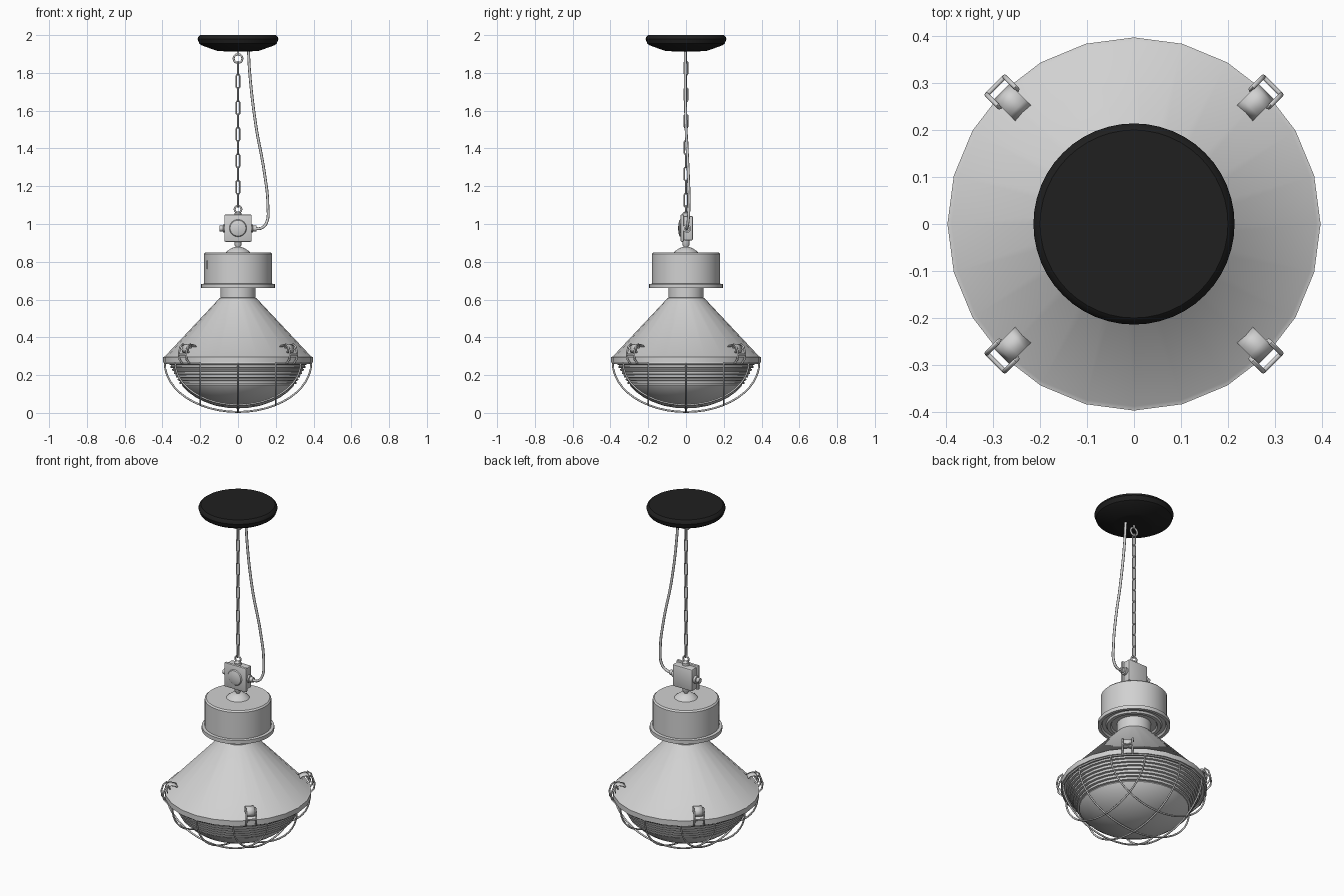
import bpy, bmesh, math
from mathutils import Matrix, Vector

if "Cube" in bpy.data.objects:
    bpy.data.objects.remove(bpy.data.objects["Cube"])


def material(name, value):
    m = bpy.data.materials.new(name)
    m.diffuse_color = (value, value, value, 1)
    m.use_nodes = True
    m.node_tree.nodes["Principled BSDF"].inputs["Base Color"].default_value = m.diffuse_color
    return m


GREY = material("light grey metal", 0.64)
BLACK = material("black", 0.014)


def smooth(ob, angle=35):
    bpy.ops.object.select_all(action='DESELECT')
    ob.select_set(True)
    bpy.context.view_layer.objects.active = ob
    bpy.ops.object.shade_smooth_by_angle(angle=math.radians(angle))


def finish(name, bm, mat):
    bmesh.ops.recalc_face_normals(bm, faces=bm.faces[:])
    me = bpy.data.meshes.new(name)
    bm.to_mesh(me)
    bm.free()
    me.materials.append(mat)
    ob = bpy.data.objects.new(name, me)
    bpy.context.collection.objects.link(ob)
    smooth(ob)
    return ob


def lathe(name, profile, segs=24, mat=GREY, matrix=Matrix()):
    """Revolve (radius, z) points around z."""
    bm = bmesh.new()
    vs = [bm.verts.new((r, 0, z)) for r, z in profile]
    es = [bm.edges.new(p) for p in zip(vs, vs[1:])]
    bmesh.ops.spin(bm, geom=vs + es, cent=(0, 0, 0), axis=(0, 0, 1),
                   angle=2 * math.pi, steps=segs, use_duplicate=False)
    bmesh.ops.remove_doubles(bm, verts=bm.verts[:], dist=1e-5)
    bm.transform(matrix)
    return finish(name, bm, mat)


def box(name, center, size, bevel=0.0, mat=GREY, angle=0.0):
    bm = bmesh.new()
    m = Matrix.Translation(center) @ Matrix.Rotation(angle, 4, 'Z') @ Matrix.Diagonal((*size, 1))
    bmesh.ops.create_cube(bm, size=1, matrix=m)
    if bevel:
        bmesh.ops.bevel(bm, geom=bm.edges[:], offset=bevel, segments=2,
                        affect='EDGES', profile=0.5)
    return finish(name, bm, mat)


def wires(name, paths, radius, cyclic=False, curved=False, mat=GREY):
    """Round wires along one or more point paths, turned into one mesh."""
    cu = bpy.data.curves.new(name, 'CURVE')
    cu.dimensions = '3D'
    cu.bevel_depth = radius
    cu.bevel_resolution = 2
    cu.use_fill_caps = True
    for pts in paths:
        sp = cu.splines.new('BEZIER' if curved else 'POLY')
        if curved:
            sp.bezier_points.add(len(pts) - 1)
            for b, p in zip(sp.bezier_points, pts):
                b.co = p
                b.handle_left_type = b.handle_right_type = 'AUTO'
        else:
            sp.points.add(len(pts) - 1)
            for b, p in zip(sp.points, pts):
                b.co = (*p, 1)
        sp.use_cyclic_u = cyclic
    cu.materials.append(mat)
    ob = bpy.data.objects.new(name, cu)
    bpy.context.collection.objects.link(ob)
    bpy.ops.object.select_all(action='DESELECT')
    ob.select_set(True)
    bpy.context.view_layer.objects.active = ob
    bpy.ops.object.convert(target='MESH')
    smooth(bpy.context.object, 50)


# Ceiling canopy
lathe("ceiling_canopy", [(0, 1.913), (0.10, 1.915), (0.115, 1.918), (0.19, 1.945), (0.205, 1.955),
                         (0.214, 1.98), (0.21, 1.992), (0.2, 2.0), (0, 2.0)], 48, BLACK)


# Ceiling hook ring, chain of alternating links, eye on the box
def ring(z, r):
    return [(r * math.cos(a), 0, z + r * math.sin(a))
            for a in (i * math.pi / 10 for i in range(20))]


wires("ceiling_hook", [ring(1.876, 0.023)], 0.0055, True)
wires("hook_stem", [[(0, 0, 1.895), (0, 0, 1.918)]], 0.006)
wires("box_eye", [ring(1.078, 0.018)], 0.005, True)
links = []
for k in range(11):
    pts = []
    for i in range(16):
        a = 2 * math.pi * (i + 0.5) / 16
        w = 0.009 * math.cos(a)
        h = 0.009 * math.sin(a) + math.copysign(0.027, math.sin(a))
        z = 1.825 - 0.07 * k + h
        pts.append((w, 0, z) if k % 2 else (0, w, z))
    links.append(pts)
wires("chain", links, 0.004, True)

# Power cable
wires("power_cable", [[(0.055, -0.004, 1.925), (0.062, -0.004, 1.8), (0.095, 0, 1.52),
                       (0.14, 0.012, 1.27), (0.158, 0.016, 1.1), (0.15, 0.01, 1.005),
                       (0.125, 0.005, 0.979), (0.09, 0.004, 0.975)]], 0.0075, curved=True)

# Junction box with domed lid and cable glands
box("junction_box", (0, 0.012, 0.978), (0.13, 0.05, 0.13), 0.008)
box("junction_box_lid", (0, -0.02, 0.978), (0.144, 0.018, 0.144), 0.006)
lathe("lid_dome", [(0.046, 0), (0.042, 0.006), (0.025, 0.011), (0, 0.013)], 24, GREY,
      Matrix.Translation((0, -0.029, 0.978)) @ Matrix.Rotation(math.pi / 2, 4, 'X'))
GLAND = [(0, 0), (0.022, 0), (0.022, 0.014), (0.015, 0.016), (0.015, 0.034), (0, 0.034)]
for name, s in (("left_gland", -1), ("right_gland", 1)):
    lathe(name, GLAND, 12, GREY, Matrix.Translation((s * 0.064, 0.006, 0.976))
          @ Matrix.Rotation(s * math.pi / 2, 4, 'Y'))
lathe("top_gland", [(0, 1.04), (0.019, 1.04), (0.019, 1.058), (0.012, 1.064), (0, 1.066)], 12)
lathe("bottom_gland", [(0, 0.865), (0.012, 0.865), (0.012, 0.88), (0.019, 0.89),
                       (0.019, 0.915), (0, 0.915)], 12)

# Gear housing: cap, drum, flange and ringed underside
lathe("housing_cap", [(0.066, 0.846), (0.058, 0.856), (0.035, 0.872), (0.02, 0.877), (0, 0.877)])
lathe("gear_housing", [(0, 0.85), (0.172, 0.85), (0.18, 0.842), (0.18, 0.684), (0.196, 0.682),
                       (0.196, 0.66), (0.178, 0.66), (0.172, 0.672), (0.152, 0.672),
                       (0.146, 0.662), (0.128, 0.662), (0.122, 0.672), (0.09, 0.672)], 40)
box("housing_slot", (-0.163, -0.0775, 0.785), (0.006, 0.006, 0.045), 0, GREY, math.radians(-64))

# Neck and conical reflector with rim
lathe("neck", [(0.093, 0.68), (0.093, 0.605)])
lathe("cone_reflector", [(0.08, 0.612), (0.096, 0.609), (0.388, 0.298), (0.397, 0.296),
                         (0.397, 0.266), (0.36, 0.266)])

# Ribbed glass bowl
glass = [(0.385, 0.266)]
for i in range(7):
    r, z = 0.368 - 0.0095 * i, 0.266 - 0.017 * i
    glass += [(r, z - 0.001), (r - 0.002, z - 0.010), (r - 0.014, z - 0.012), (r - 0.014, z - 0.017)]
glass += [(0.292, 0.14), (0.265, 0.112), (0.225, 0.083), (0.175, 0.058), (0.115, 0.037),
          (0.055, 0.027), (0, 0.024)]
lathe("glass_bowl", glass, 32)

# Wire guard: three arches each way over an ellipsoid
R, DEPTH, arches = 0.388, 0.26, []
for c in (-0.2, 0, 0.2):
    half = math.sqrt(R * R - c * c)
    arc = [(half * math.cos(a), c, 0.265 - DEPTH * half / R * math.sin(a))
           for a in (math.pi * i / 24 for i in range(25))]
    arches += [arc, [(y, x, z) for x, y, z in arc]]
wires("wire_guard", arches, 0.005)
wires("guard_ring", [[(0.386 * math.cos(a), 0.386 * math.sin(a), 0.263)
                      for a in (i * math.pi / 12 for i in range(24))]], 0.005, True)

# Four spring clips on the diagonals
SIDE = [(0.392, 0.262), (0.412, 0.285), (0.416, 0.315), (0.405, 0.35), (0.386, 0.365), (0.378, 0.345)]
STRAP = [(0.333, 0.352), (0.35, 0.362), (0.372, 0.366), (0.39, 0.356), (0.398, 0.335), (0.392, 0.318)]
for k in range(4):
    rot = Matrix.Rotation(math.radians(45 + 90 * k), 4, 'Z')
    at = lambda r, t, z: rot @ Vector((r, t, z))
    paths = [[at(r, t, z) for r, z in SIDE] for t in (-0.027, 0.027)]
    paths += [[at(r, -0.027, z), at(r, 0.027, z)] for r, z in ((0.416, 0.31), (0.378, 0.345))]
    wires(f"clip_wire_{k + 1}", paths, 0.005)
    bm = bmesh.new()
    rows = [[bm.verts.new(at(r, t, z)) for t in (-0.024, 0.024)] for r, z in STRAP]
    for a, b in zip(rows, rows[1:]):
        bm.faces.new((a[0], a[1], b[1], b[0]))
    strap = finish(f"clip_strap_{k + 1}", bm, GREY)
    strap.modifiers.new("thickness", 'SOLIDIFY').thickness = 0.006
